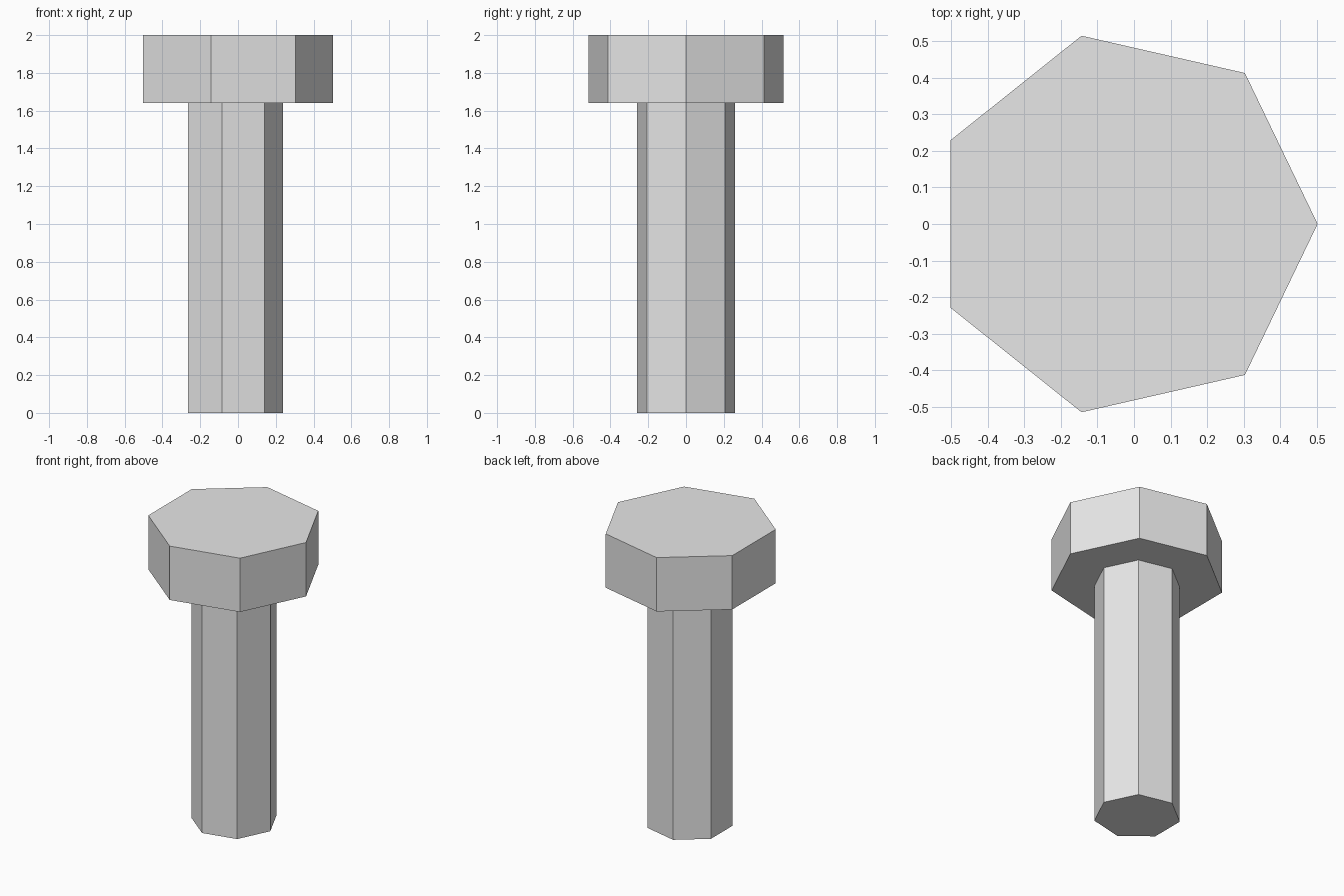
import bpy
import math

cube = bpy.data.objects.get("Cube")
if cube:
    bpy.data.objects.remove(cube, do_unlink=True)

SIDES = 7
CENTRE_X = -0.026

# Single plain grey
grey = bpy.data.materials.new("light_grey")
grey.use_nodes = True
colour = (0.8, 0.8, 0.8, 1)
grey.diffuse_color = colour
grey.node_tree.nodes["Principled BSDF"].inputs["Base Color"].default_value = colour


def prism(name, radius, bottom, top):
    """Flat-sided heptagonal prism with one corner pointing to +x."""
    bpy.ops.mesh.primitive_cylinder_add(
        vertices=SIDES, radius=radius, depth=top - bottom,
        location=(CENTRE_X, 0, (bottom + top) / 2))
    obj = bpy.context.object
    obj.name = obj.data.name = name
    # The primitive starts with a corner on +y
    obj.rotation_euler.z = -math.pi / 2
    obj.data.materials.append(grey)
    return obj


# Shaft and wide head
prism("bolt_shaft", 0.265, 0, 1.64)
prism("bolt_head", 0.529, 1.64, 2)
